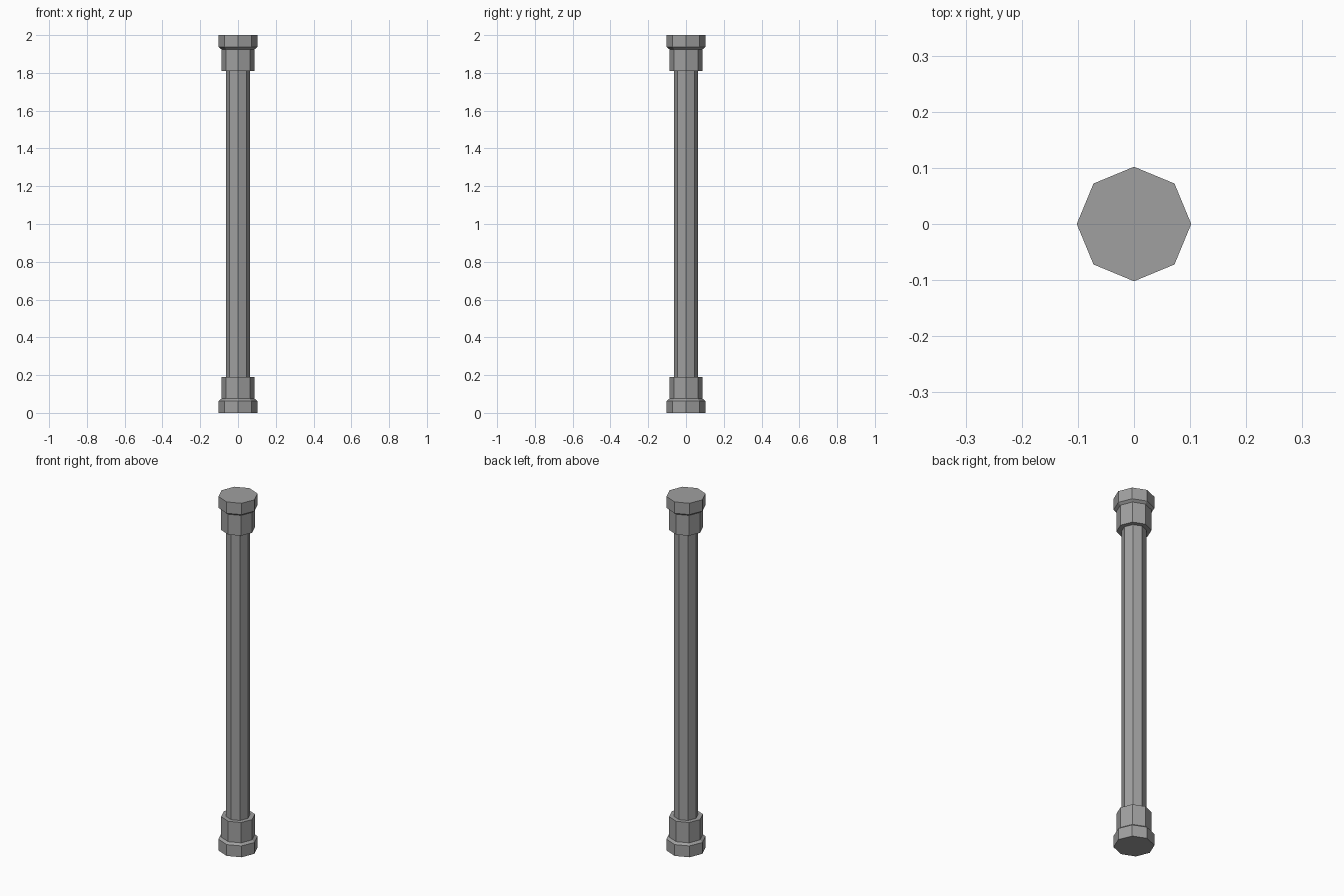
import bpy
import bmesh
from math import cos, sin, pi

cube = bpy.data.objects.get("Cube")
if cube:
    bpy.data.objects.remove(cube, do_unlink=True)

SIDES = 8
HEIGHT = 2.0
SHAFT_R = 0.063
FITTING_TOP = 0.19

# Plain grey metal
grey = bpy.data.materials.new("grey_metal")
grey.use_nodes = True
colour = (0.35, 0.35, 0.35, 1)
grey.diffuse_color = colour
grey.node_tree.nodes["Principled BSDF"].inputs["Base Color"].default_value = colour


def lathe(name, profile, cap_start=False):
    """Turn a (radius, z) profile into an eight-sided solid with flat faces."""
    bm = bmesh.new()
    rings = []
    for r, z in profile:
        angles = [2 * pi * i / SIDES for i in range(SIDES)]
        rings.append([bm.verts.new((r * cos(a), r * sin(a), z)) for a in angles])
    for low, high in zip(rings, rings[1:]):
        for i in range(SIDES):
            j = (i + 1) % SIDES
            bm.faces.new((low[i], low[j], high[j], high[i]))
    if cap_start:
        bm.faces.new(rings[0][::-1])
    bmesh.ops.recalc_face_normals(bm, faces=bm.faces)
    mesh = bpy.data.meshes.new(name)
    bm.to_mesh(mesh)
    bm.free()
    mesh.materials.append(grey)
    obj = bpy.data.objects.new(name, mesh)
    bpy.context.collection.objects.link(obj)
    return obj


# End fitting: wide foot, sloped shoulder, collar, ledge meeting the shaft
fitting = [(0.102, 0), (0.102, 0.064), (0.088, 0.075),
           (0.088, FITTING_TOP), (SHAFT_R, FITTING_TOP)]
lathe("bottom_fitting", fitting, cap_start=True)
lathe("top_fitting", [(r, HEIGHT - z) for r, z in fitting], cap_start=True)

# Long shaft between the fittings
lathe("shaft", [(SHAFT_R, FITTING_TOP), (SHAFT_R, HEIGHT - FITTING_TOP)])
